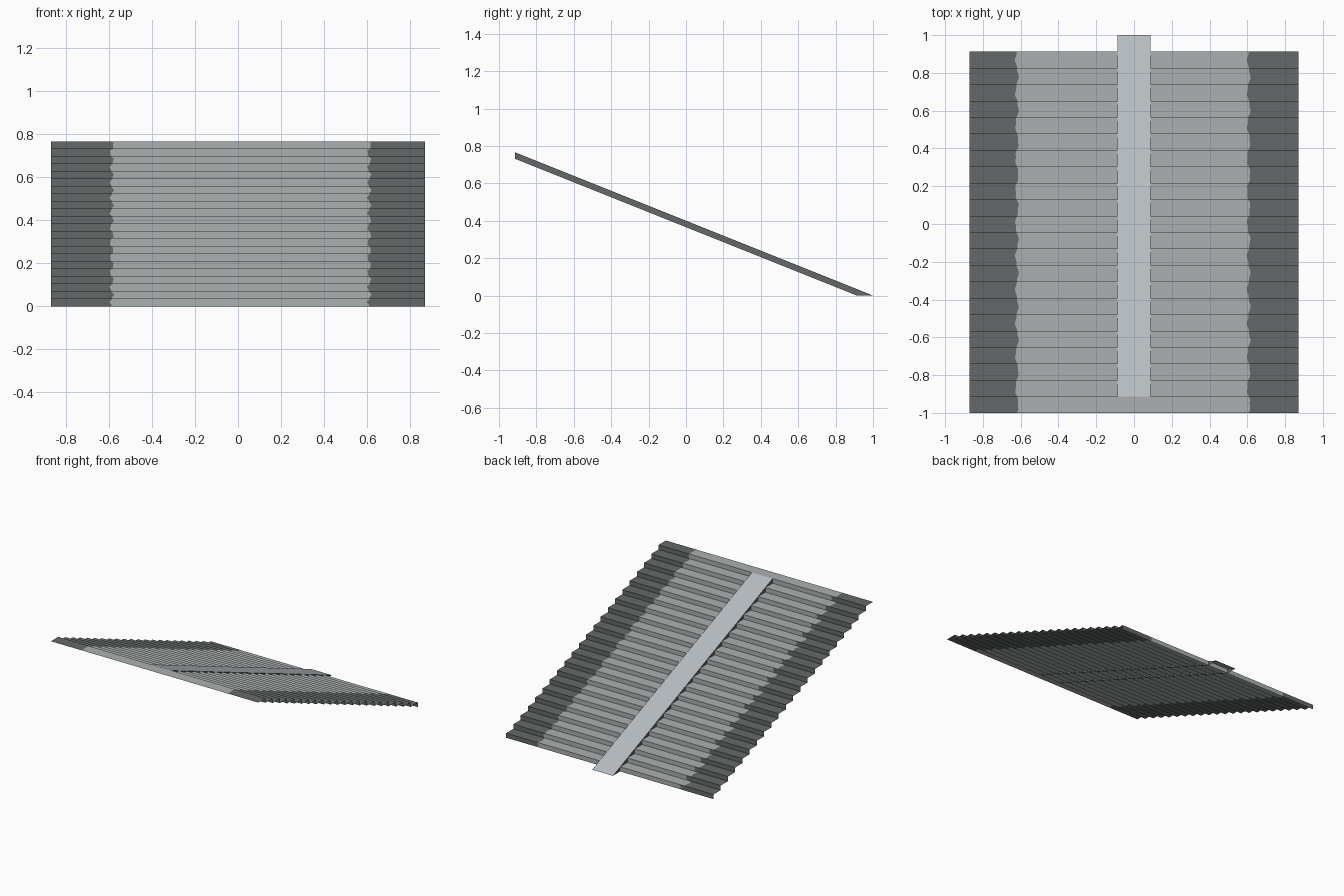
import bpy, math

if "Cube" in bpy.data.objects:
    bpy.data.objects.remove(bpy.data.objects["Cube"])

N = 22                 # number of steps
RUN = 2 / 23           # tread depth
RISE = RUN * 0.4       # riser height
HALF = RUN * 10        # half width of the stairs
RAMP = RUN             # half width of the centre ramp
TOP = N * RISE


def material(name, rgb):
    def lin(c):
        c /= 255
        return c / 12.92 if c <= 0.04045 else ((c + 0.055) / 1.055) ** 2.4
    m = bpy.data.materials.new(name)
    m.diffuse_color = (*[lin(c) for c in rgb], 1)
    m.use_nodes = True
    m.node_tree.nodes["Principled BSDF"].inputs["Base Color"].default_value = m.diffuse_color
    return m


stone = material("light stone", (171, 176, 176))
dark = material("dark stone", (101, 105, 105))
slab = material("pale ramp stone", (183, 189, 193))


def build(name, verts, faces, slots, mats):
    me = bpy.data.meshes.new(name)
    me.from_pydata(verts, [], faces)
    for m in mats:
        me.materials.append(m)
    me.polygons.foreach_set("material_index", slots)
    me.update()
    ob = bpy.data.objects.new(name, me)
    bpy.context.collection.objects.link(ob)
    return ob


# Open stepped sheets: light middle, dark worn sides with a slightly wavy border
def strips(name, segments, left, right, rows=5):
    verts, faces, slots = [], [], []
    for i, (a, b) in enumerate(segments):
        for r in range(rows + 1):
            t = r / rows
            y, z = a[0] + (b[0] - a[0]) * t, a[1] + (b[1] - a[1]) * t
            wave = 0.008 * math.sin(math.pi * (i + t)) + 0.003 * math.sin(9 * (i + t))
            for x in (-HALF, left + wave, right + wave, HALF):
                verts.append((x, y, z))
            if r:
                k = len(verts) - 8
                for c in range(3):
                    faces.append((k + c, k + c + 1, k + c + 5, k + c + 4))
                    slots.append(0 if c == 1 else 1)
    return build(name, verts, faces, slots, [stone, dark])


treads, risers = [], []
for i in range(N):
    y, z = -1 + i * RUN, TOP - i * RISE
    treads.append(((y, z), (y + RUN, z)))
    risers.append(((y + RUN, z), (y + RUN, z - RISE)))
strips("stair_treads", treads, -0.62, 0.607)
strips("stair_risers", risers, -0.587, 0.61)

# Centre ramp resting on the step noses, with dark side cheeks
profile = [(-1 + RUN, TOP), (1, 0), (1 - RUN, 0), (-1 + RUN, TOP - RISE)]
verts = [(x, y, z) for x in (-RAMP, RAMP) for y, z in profile]
build("centre_ramp", verts,
      [(0, 4, 5, 1), (0, 1, 2, 3), (7, 6, 5, 4)], [0, 1, 1], [slab, dark])
